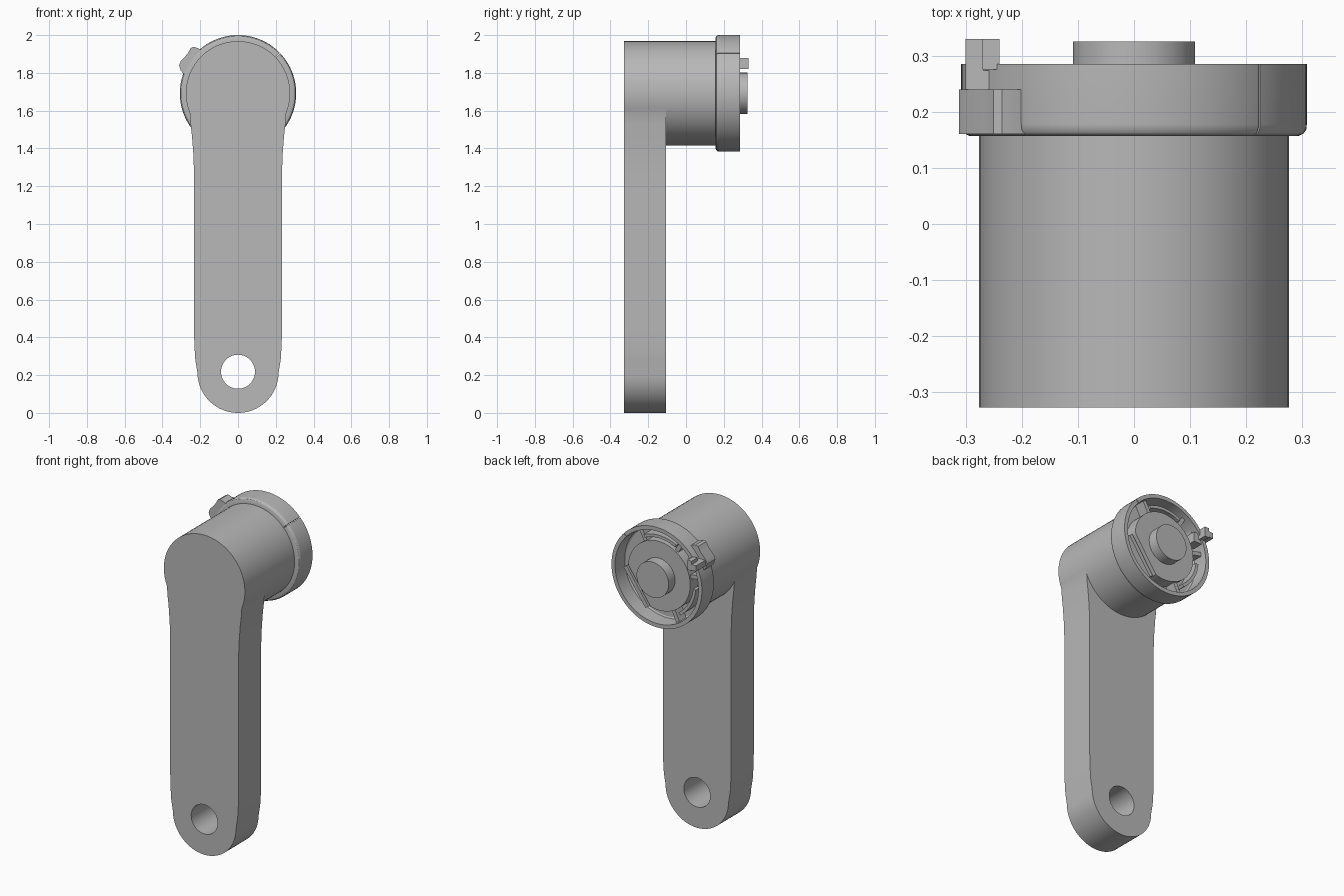
import bpy, bmesh
from math import cos, sin, radians
from mathutils import Matrix, Vector

cube = bpy.data.objects.get("Cube")
if cube:
    bpy.data.objects.remove(cube, do_unlink=True)

grey = bpy.data.materials.new("plain grey")
grey.use_nodes = True
colour = (0.48, 0.48, 0.48, 1)
grey.diffuse_color = colour
grey.node_tree.nodes["Principled BSDF"].inputs["Base Color"].default_value = colour

HUB_Z = 1.692


def finish(name, bm):
    bmesh.ops.recalc_face_normals(bm, faces=bm.faces)
    mesh = bpy.data.meshes.new(name)
    bm.to_mesh(mesh)
    bm.free()
    mesh.materials.append(grey)
    obj = bpy.data.objects.new(name, mesh)
    bpy.context.collection.objects.link(obj)
    return obj


def activate(obj):
    bpy.ops.object.select_all(action='DESELECT')
    obj.select_set(True)
    bpy.context.view_layer.objects.active = obj


def smooth(obj):
    activate(obj)
    bpy.ops.object.shade_smooth_by_angle(angle=radians(30))


def arc(r, a0, a1, n, cz=HUB_Z):
    return [(r * cos(radians(a0 + (a1 - a0) * i / n)),
             cz + r * sin(radians(a0 + (a1 - a0) * i / n))) for i in range(n + 1)]


def circle(r, n=64, cz=HUB_Z):
    return arc(r, 0, 360, n, cz)[:-1]


def prism(name, outline, y0, y1):
    """Extrude an x-z outline from y0 to y1."""
    bm = bmesh.new()
    face = bm.faces.new([bm.verts.new((x, y0, z)) for x, z in outline])
    ext = bmesh.ops.extrude_face_region(bm, geom=[face])["geom"]
    moved = [v for v in ext if isinstance(v, bmesh.types.BMVert)]
    bmesh.ops.translate(bm, verts=moved, vec=(0, y1 - y0, 0))
    return finish(name, bm)


def sweep(name, section, a0=0, a1=360, n=96):
    """Turn an (r, y) section about the hub axis."""
    bm = bmesh.new()
    full = a1 - a0 == 360
    rings = []
    for i in range(n if full else n + 1):
        a = radians(a0 + (a1 - a0) * i / n)
        rings.append([bm.verts.new((r * cos(a), y, HUB_Z + r * sin(a))) for r, y in section])
    m = len(section)
    for i in range(n):
        p, q = rings[i], rings[(i + 1) % len(rings)]
        for j in range(m):
            k = (j + 1) % m
            bm.faces.new((p[j], p[k], q[k], q[j]))
    if not full:
        bm.faces.new(rings[0])
        bm.faces.new(rings[-1])
    return finish(name, bm)


def box(name, x, y, z, turn=0):
    """Box by ranges; with a turn, x is radial and z tangential about the hub."""
    bm = bmesh.new()
    bmesh.ops.create_cube(bm, size=1)
    for v in bm.verts:
        v.co = Vector([(r[0] + r[1]) / 2 + c * (r[1] - r[0]) for r, c in zip((x, y, z), v.co)])
    if turn is not None:
        bm.transform(Matrix.Translation((0, 0, HUB_Z)) @ Matrix.Rotation(-radians(turn), 4, 'Y'))
    return finish(name, bm)


def cut(obj, cutter):
    mod = obj.modifiers.new("cut", 'BOOLEAN')
    mod.operation = 'DIFFERENCE'
    mod.solver = 'EXACT'
    mod.object = cutter
    activate(obj)
    bpy.ops.object.modifier_apply(modifier=mod.name)
    bpy.data.objects.remove(cutter, do_unlink=True)


# Arm: mirrored outline with a round foot and a wide round head
half = arc(0.215, -90, 0, 16, 0.215)
half += [(0.226, 0.28), (0.231, 0.36), (0.233, 0.45),
         (0.233, 1.28), (0.237, 1.38), (0.244, 1.47), (0.251, 1.53)]
half += arc(0.276, -22.5, 90, 20)
arm = prism("arm", half + [(-x, z) for x, z in half[-2:0:-1]], -0.327, -0.107)
cut(arm, prism("hole_cutter", circle(0.09, 48, 0.218), -0.5, 0.1))
smooth(arm)

# Hub barrel
smooth(prism("hub", circle(0.276), -0.107, 0.185))

# Collar: rounded front edge, hollow back, a rim notch and a fine slit
collar = sweep("collar", [(0.268, 0.157), (0.293, 0.157), (0.302, 0.161), (0.307, 0.168),
                          (0.308, 0.178), (0.308, 0.285), (0.284, 0.285),
                          (0.284, 0.19), (0.268, 0.18)])
cut(collar, box("notch_cutter", (0.2, 0.4), (0.24, 0.4), (-0.06, 0.06), 143))
cut(collar, box("slit_cutter", (0.2, 0.4), (0.1, 0.4), (-0.002, 0.002), 43.5))
smooth(collar)

# Lug on the outside of the collar
smooth(prism("collar_lug", [(-0.19, 1.92), (-0.215, 1.932), (-0.235, 1.938), (-0.25, 1.932),
                            (-0.268, 1.9), (-0.303, 1.862), (-0.312, 1.84), (-0.304, 1.815),
                            (-0.285, 1.79), (-0.25, 1.81)], 0.16, 0.24))

# Hooked tab standing behind the lug
box("tab_post", (-0.30, -0.268), (0.22, 0.33), (1.825, 1.86), None)
box("tab_hook", (-0.27, -0.24), (0.275, 0.33), (1.82, 1.88), None)
box("tab_foot", (-0.27, -0.208), (0.20, 0.274), (1.80, 1.86), None)

# Inner plate with one flat side, and the round boss on it
flat = Vector((cos(radians(-35)), sin(radians(-35))))
outline = []
for x, z in circle(0.212):
    p = Vector((x, z - HUB_Z))
    p -= flat * max(0, p.dot(flat) - 0.165)
    outline.append((p.x, p.y + HUB_Z))
smooth(prism("inner_plate", outline, 0.185, 0.262))
smooth(prism("boss", circle(0.109), 0.26, 0.325))

# Bar beside the flat, curved springs and radial ribs in the recess
box("flat_bar", (0.185, 0.21), (0.185, 0.255), (-0.13, 0.13), -35)
for i, (a0, a1) in enumerate([(65, 118), (185, 235)]):
    smooth(sweep(f"spring_{i + 1}", [(0.232, 0.185), (0.25, 0.185), (0.25, 0.262), (0.232, 0.262)],
                 a0, a1, 16))
for i, a in enumerate((62, 122, 168, 245)):
    box(f"rib_{i + 1}", (0.2, 0.286), (0.185, 0.25), (-0.012, 0.012), a)
